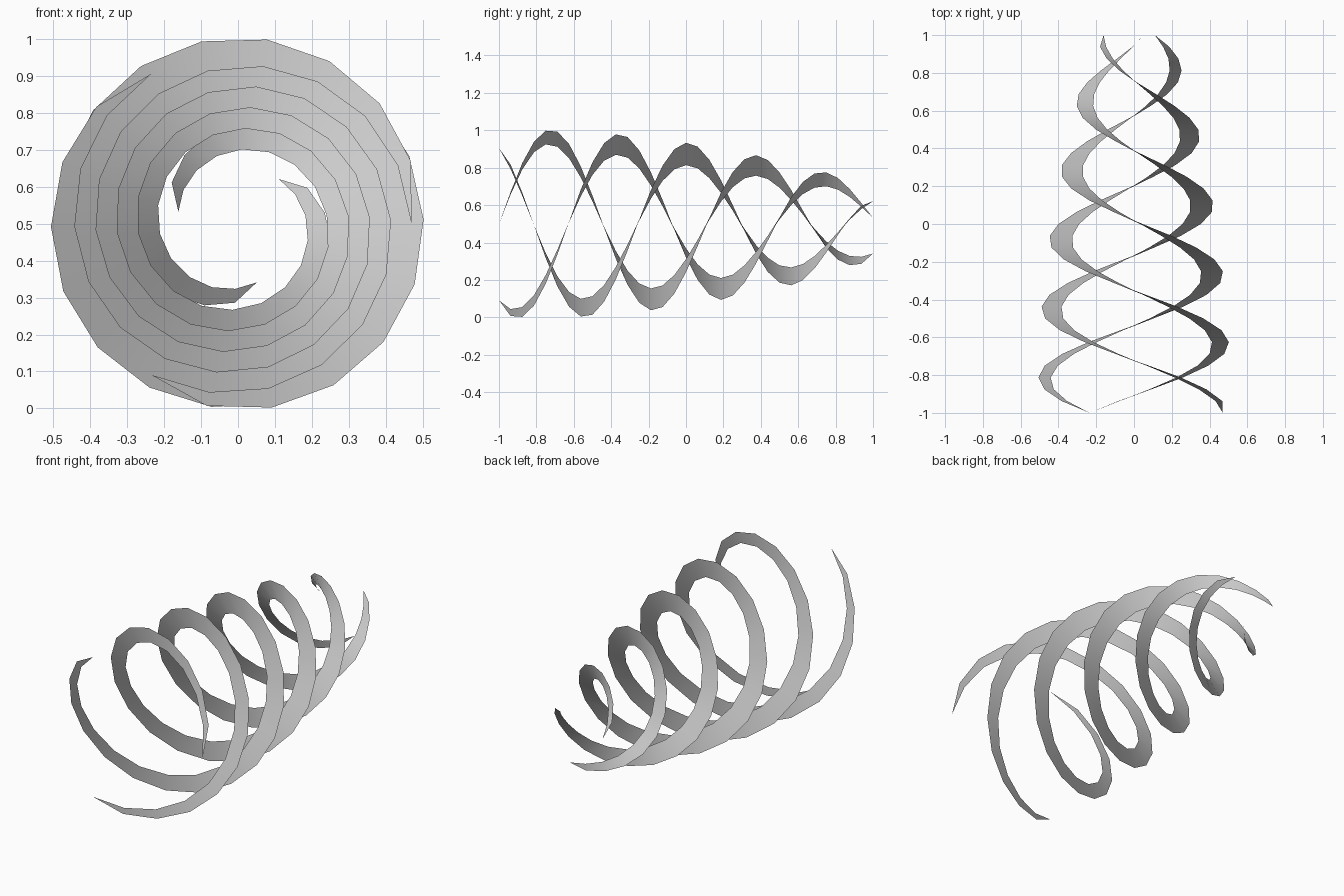
import bpy, bmesh
from math import sin, cos, pi, radians, sqrt

cube = bpy.data.objects.get("Cube")
if cube:
    bpy.data.objects.remove(cube, do_unlink=True)

STEPS = 32                 # segments along each ribbon
SWEEP = radians(648)       # total winding
R_FRONT, R_BACK = 0.47, 0.165
WIDTH = 0.12
CENTRE_Z = 0.498

grey = bpy.data.materials.new("plain grey")
grey.use_nodes = True
colour = (0.6, 0.6, 0.6, 1)
grey.diffuse_color = colour
grey.node_tree.nodes["Principled BSDF"].inputs["Base Color"].default_value = colour


def point(radius, angle, y):
    return (radius * cos(angle), y, CENTRE_Z + radius * sin(angle))


def spiral_ribbon(name, start):
    """Radial ribbon winding along a cone, tapering to a point at both ends."""
    bm = bmesh.new()
    inner, outer = [], []
    for k in range(STEPS + 1):
        t = k / STEPS
        angle, y = start + SWEEP * t, 2 * t - 1
        radius = R_FRONT + (R_BACK - R_FRONT) * t
        v = bm.verts.new(point(radius, angle, y))
        inner.append(v)
        if 0 < k < STEPS:
            width = WIDTH * sqrt(sin(pi * t))
            v = bm.verts.new(point(radius + width, angle, y))
        outer.append(v)
    for k in range(STEPS):
        ring = [inner[k], outer[k], outer[k + 1], inner[k + 1]]
        face = bm.faces.new(list(dict.fromkeys(ring)))   # triangles at the tips
        face.smooth = True
        face.normal_update()
    # front side of the sheet looks towards -y
    if sum(f.normal.y for f in bm.faces) > 0:
        bmesh.ops.reverse_faces(bm, faces=bm.faces[:])
    mesh = bpy.data.meshes.new(name)
    bm.to_mesh(mesh)
    bm.free()
    mesh.materials.append(grey)
    obj = bpy.data.objects.new(name, mesh)
    bpy.context.collection.objects.link(obj)


# Three identical ribbons, a third of a turn apart
for i, label in enumerate(("first", "second", "third")):
    spiral_ribbon(label + "_spiral_ribbon", i * 2 * pi / 3)
